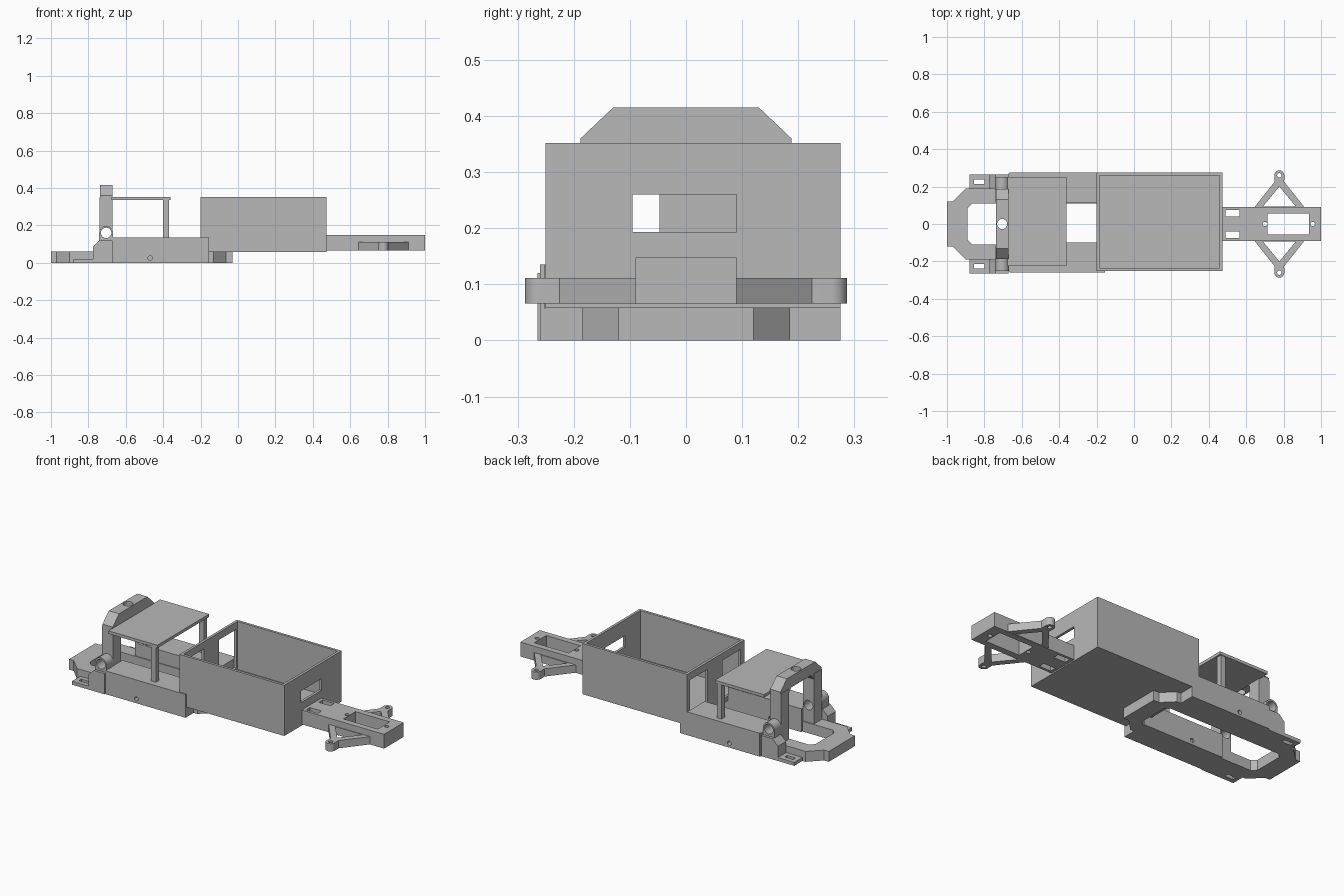
import bpy, bmesh, math

cube = bpy.data.objects.get("Cube")
if cube:
    bpy.data.objects.remove(cube)

grey = bpy.data.materials.new("plain_grey")
grey.use_nodes = True
colour = (0.48, 0.48, 0.48, 1)
grey.diffuse_color = colour
grey.node_tree.nodes["Principled BSDF"].inputs["Base Color"].default_value = colour


def rect(u0, u1, v0, v1):
    return [(u0, v0), (u1, v0), (u1, v1), (u0, v1)]


def circle(u, v, r, n=24):
    return [(u + r * math.cos(2 * math.pi * i / n), v + r * math.sin(2 * math.pi * i / n)) for i in range(n)]


def flip(loop, sign):
    return [(u, v * sign) for u, v in loop]


def both(half):
    return half + [(u, -v) for u, v in reversed(half)]


def plate(name, axis, lo, hi, *loops):
    """Extrude an outline with holes between lo and hi along one axis."""
    curve = bpy.data.curves.new(name + "_outline", "CURVE")
    curve.dimensions = "2D"
    curve.fill_mode = "BOTH"
    curve.extrude = abs(hi - lo) / 2
    for loop in loops:
        spline = curve.splines.new("POLY")
        spline.points.add(len(loop) - 1)
        for point, (u, v) in zip(spline.points, loop):
            point.co = (u, v, 0, 1)
        spline.use_cyclic_u = True
    helper = bpy.data.objects.new(name + "_outline", curve)
    bpy.context.collection.objects.link(helper)
    bpy.context.view_layer.update()
    mesh = bpy.data.meshes.new_from_object(helper.evaluated_get(bpy.context.evaluated_depsgraph_get()))
    bpy.data.objects.remove(helper)
    bpy.data.curves.remove(curve)

    bm = bmesh.new()
    bm.from_mesh(mesh)
    bmesh.ops.remove_doubles(bm, verts=bm.verts, dist=0.0001)
    for vert in bm.verts:
        u, v, w = vert.co
        w += (lo + hi) / 2
        vert.co = {"x": (w, u, v), "y": (u, w, v), "z": (u, v, w)}[axis]
    bmesh.ops.recalc_face_normals(bm, faces=bm.faces)
    for face in bm.faces:
        face.smooth = True
        face.material_index = 0
    for edge in bm.edges:
        edge.smooth = edge.calc_face_angle(math.pi) < math.radians(30)
    bm.to_mesh(mesh)
    bm.free()
    mesh.name = name
    mesh.materials.clear()
    mesh.materials.append(grey)
    obj = bpy.data.objects.new(name, mesh)
    bpy.context.collection.objects.link(obj)
    return obj


# Low chassis frame with a long central opening
frame = both([(-1, .12), (-.97, .12), (-.9, .19), (-.13, .185), (-.065, .12), (-.03, .12)])
opening = both([(-.89, .085), (-.865, .11), (-.15, .11), (-.125, .085)])
plate("chassis_frame", "z", 0, .06, frame, opening)

# Raised chassis sides, lugs, slotted tabs and arch legs
for side, s, edge in (("left", 1, .275), ("right", -1, .26)):
    inner = .115 if s > 0 else .1
    plate(side + "_chassis_block", "y", s * inner, s * (edge - .005),
          rect(-.67, -.2, 0, .135), circle(-.47, .025, .012))
    plate(side + "_lower_block", "z", 0, .058, flip(rect(-.2, -.155, inner, edge), s))
    plate(side + "_skirt", "y", s * (edge - .008), s * edge, rect(-.665, -.155, 0, .135),
          circle(-.47, .025, .012))
    plate(side + "_tab", "z", 0, .02, flip(rect(-.88, -.67, .185, .265), s),
          flip(rect(-.855, -.8, .215, .238), s))
    plate(side + "_shoulder", "y", s * .19, s * .265,
          [(-.775, 0), (-.775, .085), (-.74, .12), (-.67, .12), (-.67, 0)])
    plate(side + "_lug", "y", s * .185, s * .25,
          [(-.742, .115), (-.668, .115)] + circle(-.705, .16, .037)[:13], circle(-.705, .16, .028))
    plate(side + "_arch_leg", "y", s * .115, s * .188,
          [(-.74, .05), (-.67, .05), (-.67, .35), (-.74, .35)], circle(-.705, .16, .028))
    plate(side + "_arch_corner", "x", -.738, -.672,
          [(s * a, b) for a, b in ((.09, .35), (.115, .32), (.188, .35), (.188, .36), (.13, .415), (.09, .415))])
    plate(side + "_roof_post", "z", .13, .34,
          rect(-.4, -.37, .215, .245) if s > 0 else rect(-.4, -.37, -.225, -.195))

# Arch crown and roof
plate("arch_crown", "z", .35, .415, rect(-.738, -.672, -.092, .092), circle(-.705, 0, .027))
plate("cab_roof", "z", .335, .352, rect(-.675, -.36, -.225, .25))

# Open cargo box
plate("box_floor", "z", .058, .073, rect(-.2, .472, -.25, .275))
plate("box_left_wall", "y", .26, .275, rect(-.2, .472, .06, .352))
plate("box_right_wall", "y", -.25, -.235, rect(-.2, .472, .06, .352))
plate("box_tail_wall", "x", .457, .472, rect(-.25, .275, .06, .352), rect(-.095, .09, .193, .26))
plate("box_cab_wall", "x", -.2, -.185, rect(-.25, .275, .06, .352),
      rect(-.215, -.047, .085, .31), rect(.09, .25, .085, .31))

# Tail beam with bay, slots and screw holes
plate("tail_beam", "z", .065, .148, rect(.472, 1, -.09, .09), rect(.715, .935, -.055, .055),
      circle(.7, 0, .012, 16), circle(.955, 0, .012, 16),
      rect(.49, .565, .04, .075), rect(.49, .565, -.075, -.04))

# Triangular side brackets with pierced ears
for side, s in (("left", 1), ("right", -1)):
    ear = circle(.777, .26, .027)
    outline = [(.64, .085), (.915, .085), (.803, .225)] + ear[:13] + [(.751, .225)]
    plate(side + "_bracket", "z", .066, .111, flip(outline, s),
          flip([(.69, .094), (.865, .094), (.777, .2)], s), flip(circle(.777, .26, .012, 16), s))
